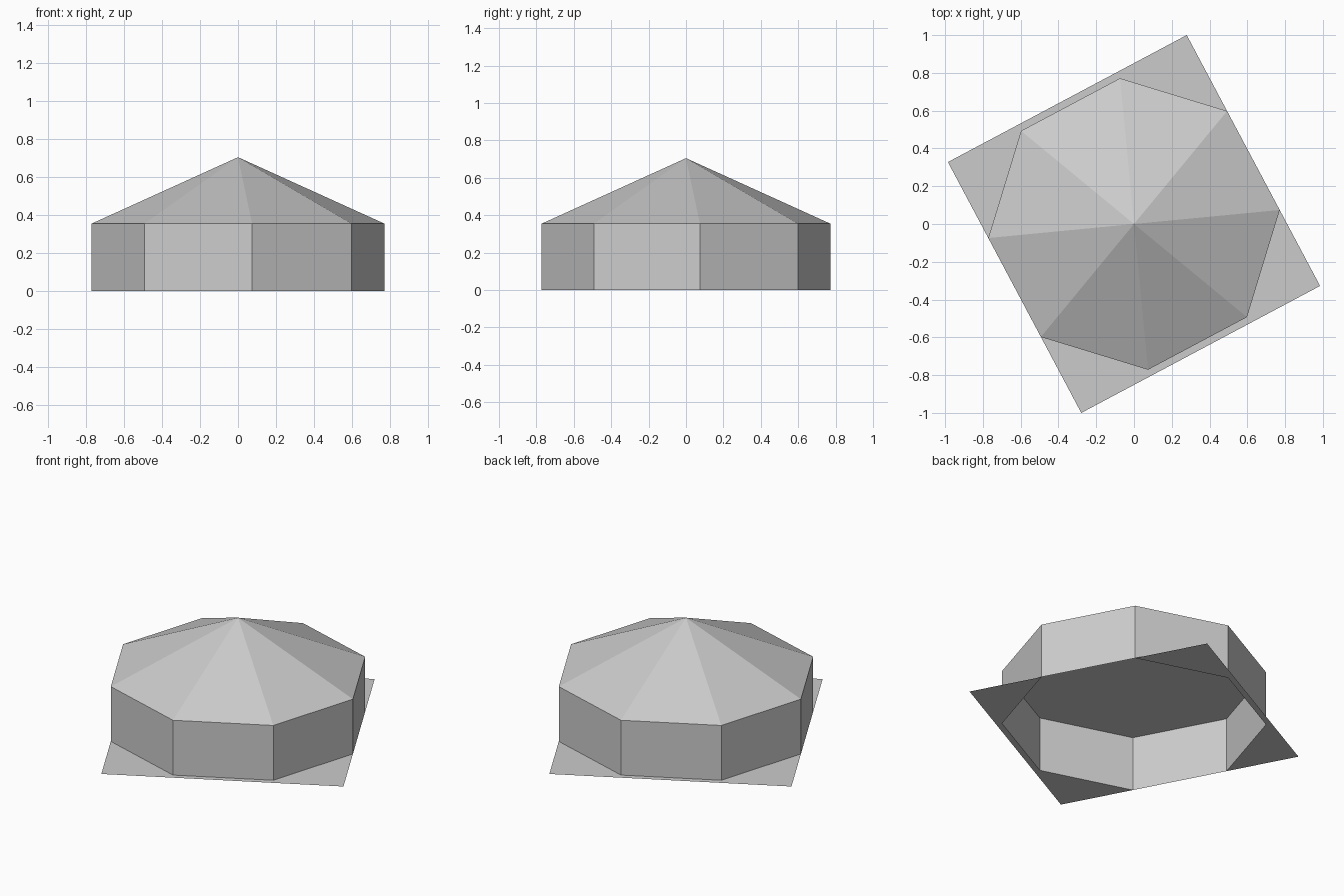
import bpy
import math

old = bpy.data.objects.get("Cube")
if old:
    bpy.data.objects.remove(old, do_unlink=True)

SIDES = 8
RADIUS = 0.775
EAVE = 0.355
APEX = 0.705
TURN = math.radians(28)      # heading of the whole building
PLATE_HALF_DEPTH = 0.752

grey = bpy.data.materials.new("plain grey")
grey.use_nodes = True
colour = (0.6, 0.6, 0.6, 1)
grey.diffuse_color = colour
grey.node_tree.nodes["Principled BSDF"].inputs["Base Color"].default_value = colour


def ring(z):
    """Octagon corners, with flat sides facing the local axes."""
    step = math.tau / SIDES
    return [(RADIUS * math.cos((i + 0.5) * step),
             RADIUS * math.sin((i + 0.5) * step), z) for i in range(SIDES)]


def add_part(name, verts, faces):
    mesh = bpy.data.meshes.new(name)
    mesh.from_pydata(verts, [], faces)
    mesh.materials.append(grey)
    mesh.update()
    part = bpy.data.objects.new(name, mesh)
    part.rotation_euler.z = TURN
    bpy.context.collection.objects.link(part)
    return part


pairs = [(i, (i + 1) % SIDES) for i in range(SIDES)]

# Walls: an open octagonal tube
add_part("walls", ring(0) + ring(EAVE),
         [(a, b, b + SIDES, a + SIDES) for a, b in pairs])

# Roof: a low pyramid with a flat ceiling
add_part("roof", ring(EAVE) + [(0, 0, APEX)],
         [(a, b, SIDES) for a, b in pairs] + [tuple(reversed(range(SIDES)))])

# Ground plate: two halves around the open octagonal floor
half_width = RADIUS * math.cos(math.pi / SIDES)
corners = [(half_width, PLATE_HALF_DEPTH, 0), (-half_width, PLATE_HALF_DEPTH, 0)]
half = [ring(0)[0]] + corners + ring(0)[3:0:-1]
other_half = [(-x, -y, z) for x, y, z in half]
n = len(half)
add_part("ground_plate", half + other_half,
         [tuple(range(n)), tuple(range(n, 2 * n))])
